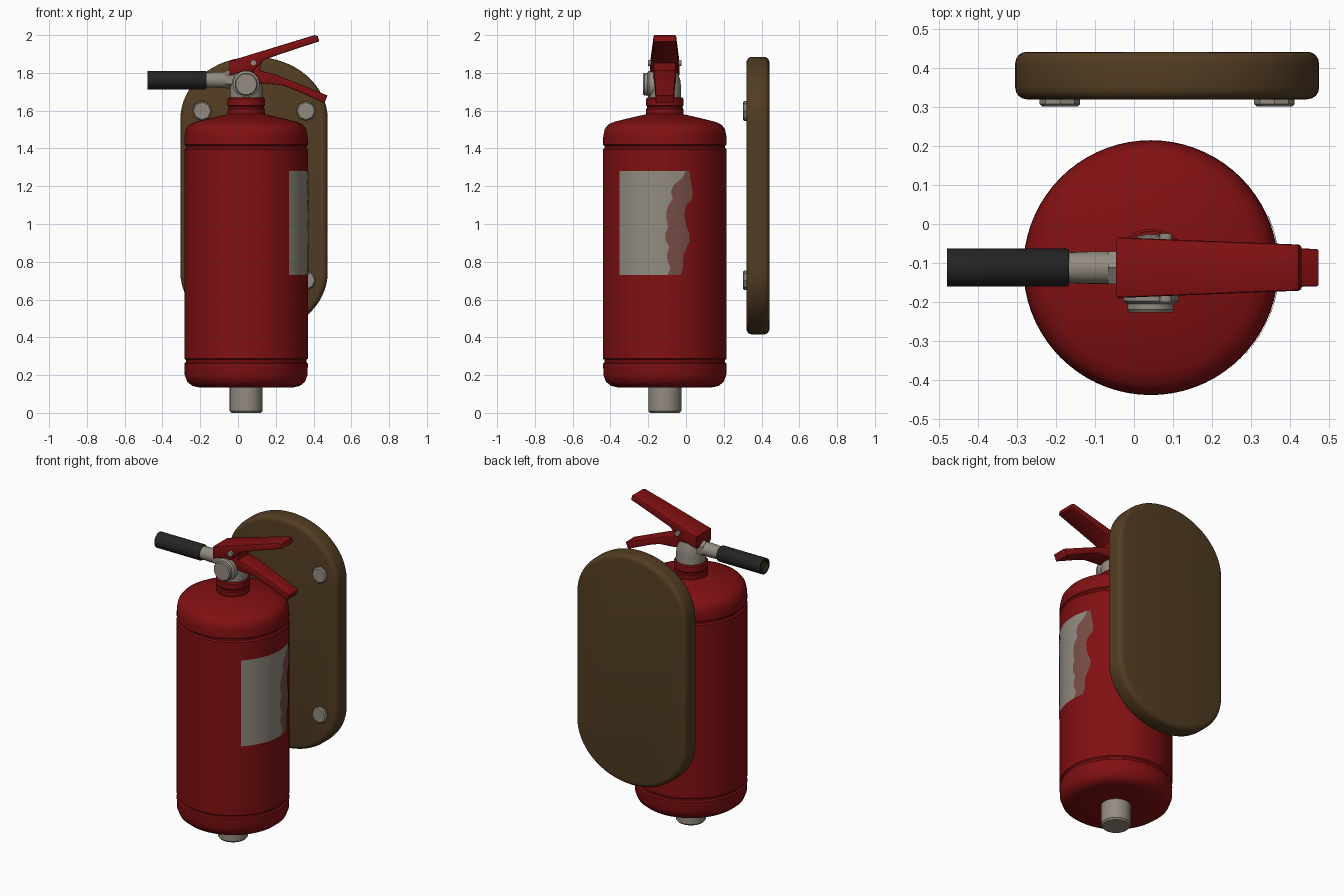
import bpy, bmesh, math
from mathutils import Matrix, Vector

if "Cube" in bpy.data.objects:
    bpy.data.objects.remove(bpy.data.objects["Cube"])

CX, CY = 0.043, -0.112          # extinguisher axis


def mat(name, r, g, b):
    m = bpy.data.materials.new(name)
    m.diffuse_color = (r, g, b, 1)
    m.use_nodes = True
    m.node_tree.nodes["Principled BSDF"].inputs["Base Color"].default_value = m.diffuse_color
    return m


RED = mat("red paint", 0.22, 0.005, 0.006)
GREY = mat("warm grey metal", 0.29, 0.26, 0.22)
BROWN = mat("brown wood", 0.085, 0.046, 0.016)
BLACK = mat("black rubber", 0.018, 0.018, 0.018)
WORN = mat("worn label", 0.19, 0.075, 0.062)


def finish(bm, name, mats, angle=35):
    me = bpy.data.meshes.new(name)
    bm.to_mesh(me)
    bm.free()
    ob = bpy.data.objects.new(name, me)
    bpy.context.collection.objects.link(ob)
    for m in mats:
        me.materials.append(m)
    bpy.ops.object.select_all(action='DESELECT')
    ob.select_set(True)
    bpy.context.view_layer.objects.active = ob
    bpy.ops.object.shade_smooth_by_angle(angle=math.radians(angle))
    return ob


def lathe(name, profile, material, loc, axis='Z', n=48):
    """Revolve (radius, height) points, closed at both ends."""
    bm = bmesh.new()
    pts = [(0, profile[0][1])] + profile + [(0, profile[-1][1])]
    vs = [bm.verts.new((r, 0, h)) for r, h in pts]
    es = [bm.edges.new(p) for p in zip(vs, vs[1:])]
    bmesh.ops.spin(bm, geom=vs + es, cent=(0, 0, 0), axis=(0, 0, 1),
                   angle=math.tau, steps=n, use_duplicate=False)
    bmesh.ops.remove_doubles(bm, verts=bm.verts, dist=1e-5)
    bmesh.ops.recalc_face_normals(bm, faces=bm.faces)
    d = {'Z': (0, 0, 1), '-Y': (0, -1, 0), '-X': (-1, 0, 0)}[axis]
    rot = Vector((0, 0, 1)).rotation_difference(Vector(d)).to_matrix().to_4x4()
    bm.transform(Matrix.Translation(loc) @ rot)
    return finish(bm, name, [material])


def slab(name, outline, y0, y1, material, bevel, segs=2):
    """Extrude an XZ outline between y0(x) and y1(x) with rounded edges."""
    bm = bmesh.new()
    a = [bm.verts.new((x, y0(x), z)) for x, z in outline]
    b = [bm.verts.new((x, y1(x), z)) for x, z in outline]
    n = len(a)
    caps = [bm.faces.new(a), bm.faces.new(b[::-1])]
    for i in range(n):
        bm.faces.new((a[i], b[i], b[(i + 1) % n], a[(i + 1) % n]))
    bmesh.ops.recalc_face_normals(bm, faces=bm.faces)
    bm.edges.index_update()
    edges = list({e for f in caps for e in f.edges})
    bmesh.ops.bevel(bm, geom=edges, offset=bevel, segments=segs, profile=0.5,
                    affect='EDGES', clamp_overlap=True)
    return finish(bm, name, [material])


# Tank with pressed grooves, rounded base and shoulder
lathe("tank", [(0.25, 0.135), (0.285, 0.143), (0.312, 0.165), (0.325, 0.20), (0.327, 0.262),
               (0.319, 0.268), (0.319, 0.28), (0.327, 0.287), (0.327, 1.395), (0.319, 1.402),
               (0.319, 1.413), (0.327, 1.42), (0.326, 1.465), (0.318, 1.503), (0.300, 1.526),
               (0.268, 1.541), (0.20, 1.558), (0.09, 1.583)], RED, (CX, CY, 0), n=72)
lathe("base_plug", [(0.078, 0), (0.087, 0.01), (0.087, 0.15)], GREY, (CX, CY, 0))
lathe("neck_collar", [(0.092, 1.56), (0.099, 1.585), (0.099, 1.608), (0.094, 1.614),
                      (0.094, 1.622), (0.099, 1.628), (0.099, 1.662), (0.093, 1.669)],
      RED, (CX, CY, 0))

# Valve, gauge knob and lever pin
lathe("valve_body", [(0.086, 1.66), (0.086, 1.72), (0.082, 1.76), (0.07, 1.80)],
      GREY, (CX, CY, 0))
lathe("gauge_knob", [(0.071, 0), (0.071, 0.085), (0.06, 0.093), (0.06, 0.108), (0.055, 0.115)],
      GREY, (CX, CY, 1.74), '-Y')
lathe("lever_pin", [(0.016, -0.088), (0.016, 0.088)], GREY, (0.082, CY, 1.853), '-Y', 12)

# Nozzle
lathe("nozzle_nut", [(0.048, 0.0), (0.048, 0.11)], GREY, (CX, CY, 1.765), '-X', 6)
lathe("nozzle_pipe", [(0.042, 0.09), (0.042, 0.15), (0.039, 0.22)], GREY, (CX, CY, 1.763), '-X', 24)
lathe("nozzle_grip", [(0.045, 0), (0.049, 0.006), (0.049, 0.313), (0.036, 0.313), (0.036, 0.29)],
      BLACK, (-0.167, CY, 1.762), '-X', 32)
lathe("nozzle_bore", [(0.0355, 0), (0.0355, 0.004)], BROWN, (-0.455, CY, 1.762), '-X', 32)

# Levers, tapering in width toward the tips
half = lambda x: 0.078 - 0.036 * max(0, x + 0.045) / 0.9
slab("upper_lever", [(-0.046, 1.862), (0.10, 1.907), (0.405, 2.0), (0.422, 1.995), (0.43, 1.967),
                     (0.28, 1.918), (0.145, 1.872), (0.11, 1.842), (0.07, 1.80), (0.02, 1.805),
                     (-0.046, 1.785)],
     lambda x: CY - half(x), lambda x: CY + half(x), RED, 0.007)
slab("lower_handle", [(0.06, 1.88), (0.125, 1.865), (0.118, 1.812), (0.19, 1.795), (0.34, 1.735),
                      (0.474, 1.68), (0.457, 1.64), (0.31, 1.706), (0.23, 1.735), (0.12, 1.745),
                      (0.06, 1.77)],
     lambda x: CY - 0.062 + 0.03 * x, lambda x: CY + 0.062 - 0.03 * x, RED, 0.005)

# Wall board: stadium with slightly flattened ends
PX, PZ, A, B, S = 0.085, 1.15, 0.39, 0.33, 0.405
outline = []
for i in range(66):
    t = math.pi * (i % 33) / 32 + (math.pi if i >= 33 else 0)
    outline.append((PX + A * math.cos(t), PZ + B * math.sin(t) + (S if i < 33 else -S)))
slab("wall_board", outline, lambda x: 0.32, lambda x: 0.442, BROWN, 0.03, 4)
for sx in (-1, 1):
    for sz in (-1, 1):
        lathe("board_screw", [(0.052, -0.01), (0.052, 0.012), (0.045, 0.019)], GREY,
              (PX + sx * 0.275, 0.32, PZ + sz * 0.448), '-Y', 8)

# Label: curved plate with a torn, worn rear edge (y values from top to bottom)
outer = [0.018, 0.023, 0.028, 0.036, 0.032, 0.0, -0.008, -0.006, 0.003, 0.018, 0.02, 0.005,
         -0.012, -0.016, -0.015, -0.03]
inner = [0.0, -0.02, -0.065, -0.08, -0.07, -0.095, -0.105, -0.103, -0.095, -0.108, -0.108,
         -0.088, -0.102, -0.098, -0.082, -0.098]
bm = bmesh.new()
R, rows, ang = 0.3295, [], lambda y: math.asin((y - CY) / 0.3295)
for i, (o, k) in enumerate(zip(outer, inner)):
    z = 1.28 - 0.55 * i / 15
    a0, a1, a2 = ang(-0.352), ang(k), ang(o)
    angs = [a0 + (a1 - a0) * j / 10 for j in range(11)] + [a1 + (a2 - a1) * j / 4 for j in range(1, 5)]
    rows.append([bm.verts.new((CX + R * math.cos(t), CY + R * math.sin(t), z)) for t in angs])
for r0, r1 in zip(rows, rows[1:]):
    for j in range(14):
        f = bm.faces.new((r1[j], r1[j + 1], r0[j + 1], r0[j]))
        f.material_index = int(j >= 10)
finish(bm, "label", [GREY, WORN])
